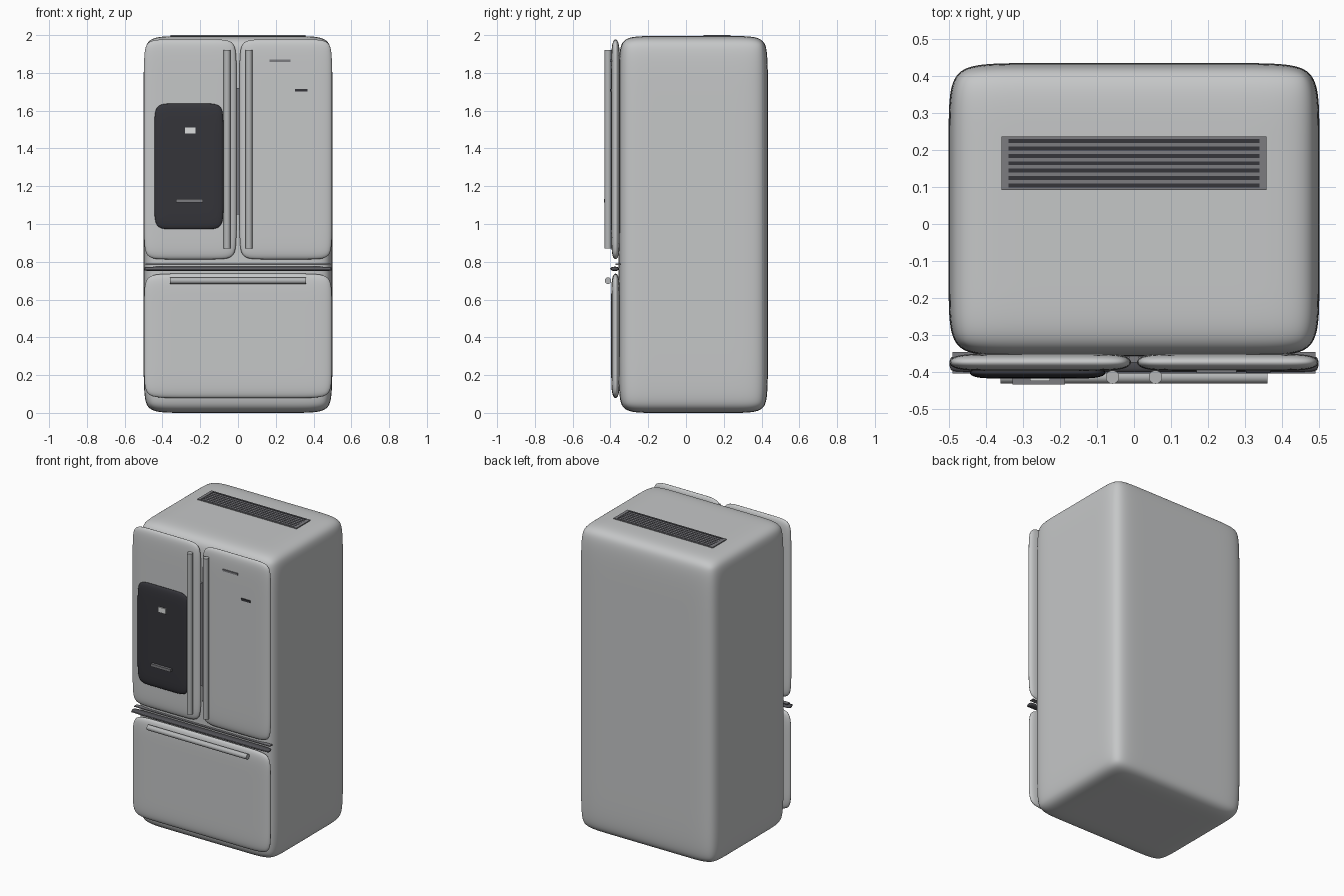
import bpy, bmesh, math
from mathutils import Vector

if "Cube" in bpy.data.objects:
    bpy.data.objects.remove(bpy.data.objects["Cube"])


def material(name, rgb):
    m = bpy.data.materials.new(name)
    m.diffuse_color = (*rgb, 1)
    m.use_nodes = True
    m.node_tree.nodes["Principled BSDF"].inputs["Base Color"].default_value = m.diffuse_color
    return m


STEEL = material("brushed_steel", (0.56, 0.57, 0.575))
HANDLE = material("handle_metal", (0.46, 0.47, 0.475))
PANEL = material("dark_panel", (0.035, 0.035, 0.042))
SEAL = material("seal_grey", (0.08, 0.08, 0.09))
TRIM = material("trim_grey", (0.2, 0.2, 0.215))
LIGHT = material("light_button", (0.72, 0.73, 0.73))


def finish(name, bm, mat, smooth=True):
    bmesh.ops.recalc_face_normals(bm, faces=bm.faces)
    me = bpy.data.meshes.new(name)
    bm.to_mesh(me)
    bm.free()
    me.materials.append(mat)
    ob = bpy.data.objects.new(name, me)
    bpy.context.collection.objects.link(ob)
    if smooth:
        me.shade_smooth()
    return ob


def box_mesh(lo, hi):
    bm = bmesh.new()
    bmesh.ops.create_cube(bm, size=1)
    for v in bm.verts:
        v.co = [(l + h) / 2 + c * (h - l) for l, h, c in zip(lo, hi, v.co)]
    return bm


def box(name, x, y, z, mat):
    return finish(name, box_mesh((x[0], y[0], z[0]), (x[1], y[1], z[1])), mat, False)


def soft_box(name, x, y, z, support, mat, levels=3):
    """Subdivided box; support = distance of the holding loops per axis (0 = none)."""
    lo, hi = (x[0], y[0], z[0]), (x[1], y[1], z[1])
    bm = box_mesh(lo, hi)
    for axis, d in enumerate(support):
        if d:
            normal = Vector((0, 0, 0))
            normal[axis] = 1
            for pos in (lo[axis] + d, hi[axis] - d):
                bmesh.ops.bisect_plane(bm, geom=bm.verts[:] + bm.edges[:] + bm.faces[:],
                                       plane_co=normal * pos, plane_no=normal)
    ob = finish(name, bm, mat)
    mod = ob.modifiers.new("Subdivision", "SUBSURF")
    mod.levels = mod.render_levels = levels
    return ob


def rod(name, start, end, radius, mat):
    start, end = Vector(start), Vector(end)
    bm = bmesh.new()
    bmesh.ops.create_cone(bm, cap_ends=True, segments=24, radius1=radius,
                          radius2=radius, depth=(end - start).length)
    turn = (end - start).to_track_quat("Z", "Y")
    for v in bm.verts:
        v.co = turn @ v.co + (start + end) / 2
    ob = finish(name, bm, mat)
    for p in ob.data.polygons:
        p.use_smooth = len(p.vertices) == 4
    return ob


# Cabinet
soft_box("cabinet", (-0.5, 0.5), (-0.357, 0.434), (0, 1.995), (0.17, 0.16, 0.17), STEEL, 4)

# Two upper doors with upright handles, and the freezer drawer
for side, s in (("left", -1), ("right", 1)):
    soft_box(side + "_door", sorted((s * 0.003, s * 0.503)), (-0.396, -0.35),
             (0.807, 1.983), (0.12, 0, 0.15), STEEL)
    rod(side + "_door_handle", (s * 0.058, -0.413, 0.87), (s * 0.058, -0.413, 1.92), 0.018, HANDLE)
soft_box("freezer_drawer", (-0.503, 0.503), (-0.396, -0.35), (0.073, 0.743),
         (0.15, 0, 0.14), STEEL)
rod("drawer_handle", (-0.36, -0.413, 0.7), (0.36, -0.413, 0.7), 0.017, HANDLE)

# Seals and trim between the doors and the drawer
soft_box("divider_bar", (-0.5, 0.5), (-0.402, -0.352), (0.75, 0.775), (0.03, 0, 0), SEAL)
box("divider_trim", (-0.49, 0.49), (-0.403, -0.38), (0.761, 0.765), TRIM)
box("upper_seal", (-0.49, 0.49), (-0.372, -0.345), (0.784, 0.79), TRIM)
box("centre_seal", (-0.014, 0.014), (-0.374, -0.35), (1.05, 1.72), TRIM)

# Dispenser with button and ledge
soft_box("dispenser_panel", (-0.447, -0.073), (-0.417, -0.385), (0.967, 1.643),
         (0.1, 0, 0.13), PANEL)
box("dispenser_button", (-0.28, -0.226), (-0.424, -0.41), (1.478, 1.512), LIGHT)
box("dispenser_ledge", (-0.328, -0.186), (-0.433, -0.41), (1.114, 1.132), TRIM)

# Small plates on the right door
box("door_badge_plate", (0.168, 0.277), (-0.402, -0.392), (1.858, 1.87), TRIM)
box("door_indicator", (0.302, 0.368), (-0.402, -0.392), (1.702, 1.716), PANEL)

# Top vent: dark bed, frame and slats
box("vent_bed", (-0.35, 0.35), (0.095, 0.23), (1.98, 1.9965), PANEL)
for side, s in (("left", -1), ("right", 1)):
    box("vent_frame_" + side, sorted((s * 0.338, s * 0.358)), (0.092, 0.236), (1.975, 2.0), TRIM)
for side, y in (("front", 0.092), ("back", 0.229)):
    box("vent_frame_" + side, (-0.338, 0.338), (y, y + 0.007), (1.978, 2.0), TRIM)
for i in range(6):
    y = 0.1095 + i * 0.0198
    box(f"vent_slat_{i + 1}", (-0.338, 0.338), (y, y + 0.0095), (1.985, 1.9975), TRIM)
